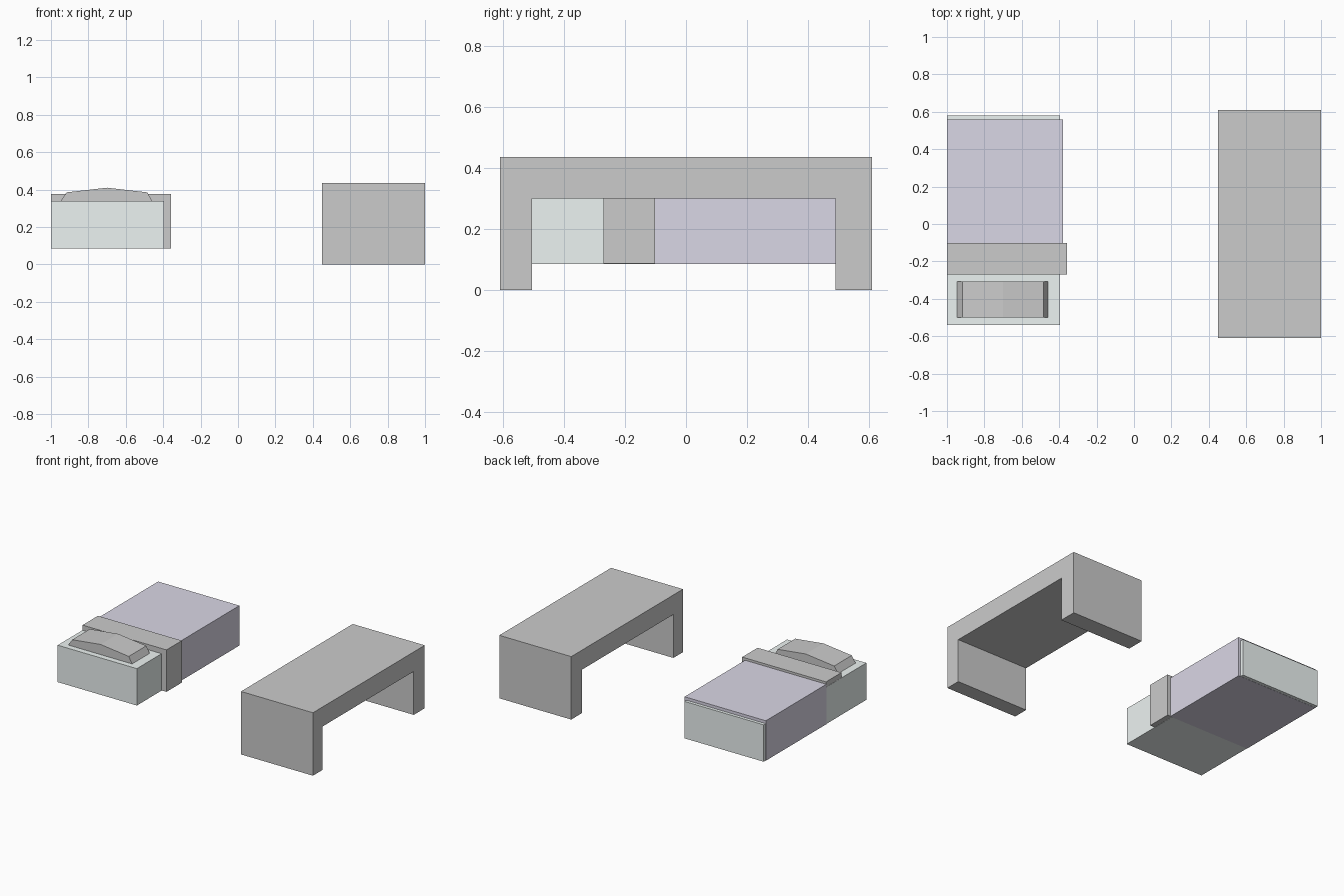
import bpy

if "Cube" in bpy.data.objects:
    bpy.data.objects.remove(bpy.data.objects["Cube"])


def colour(name, rgb):
    mat = bpy.data.materials.new(name)
    mat.diffuse_color = (*rgb, 1)
    mat.use_nodes = True
    mat.node_tree.nodes["Principled BSDF"].inputs["Base Color"].default_value = mat.diffuse_color
    return mat


def extrude(name, profile, lo, hi, axis, mat=None):
    """Extrude a closed (u, z) profile along axis 'x' or 'y'."""
    def point(u, z, d):
        return (d, u, z) if axis == 'x' else (u, d, z)
    n = len(profile)
    verts = [point(u, z, d) for d in (lo, hi) for u, z in profile]
    faces = [tuple(range(n))[::-1], tuple(range(n, 2 * n))]
    faces += [(i, (i + 1) % n, (i + 1) % n + n, i + n) for i in range(n)]
    if axis == 'y':
        faces = [f[::-1] for f in faces]
    mesh = bpy.data.meshes.new(name)
    mesh.from_pydata(verts, [], faces)
    obj = bpy.data.objects.new(name, mesh)
    bpy.context.collection.objects.link(obj)
    if mat:
        mesh.materials.append(mat)
    return obj


def box(name, x, y, z, mat=None):
    profile = [(x[0], z[0]), (x[1], z[0]), (x[1], z[1]), (x[0], z[1])]
    return extrude(name, profile, y[0], y[1], 'y', mat)


pale_green = colour("pale_green", (0.845, 0.90, 0.89))
purple = colour("purple", (0.70, 0.68, 0.79))

# Bed: mattress, blanket wrapped around it, folded sheet band
box("mattress", (-1.0, -0.395), (-0.54, 0.58), (0.085, 0.34), pale_green)
box("blanket", (-1.001, -0.38), (-0.103, 0.558), (0.084, 0.36), purple)
box("folded_sheet", (-0.999, -0.358), (-0.27, -0.102), (0.086, 0.376))

# Pillow with a shallow ridge
extrude("pillow", [(-0.948, 0.338), (-0.458, 0.338), (-0.485, 0.385),
                   (-0.70, 0.41), (-0.917, 0.385)], -0.50, -0.308, 'y')

# Bench: one bridge-shaped profile
extrude("bench", [(-0.61, 0), (-0.505, 0), (-0.505, 0.30), (0.49, 0.30),
                  (0.49, 0), (0.61, 0), (0.61, 0.435), (-0.61, 0.435)],
        0.45, 1.0, 'x')
